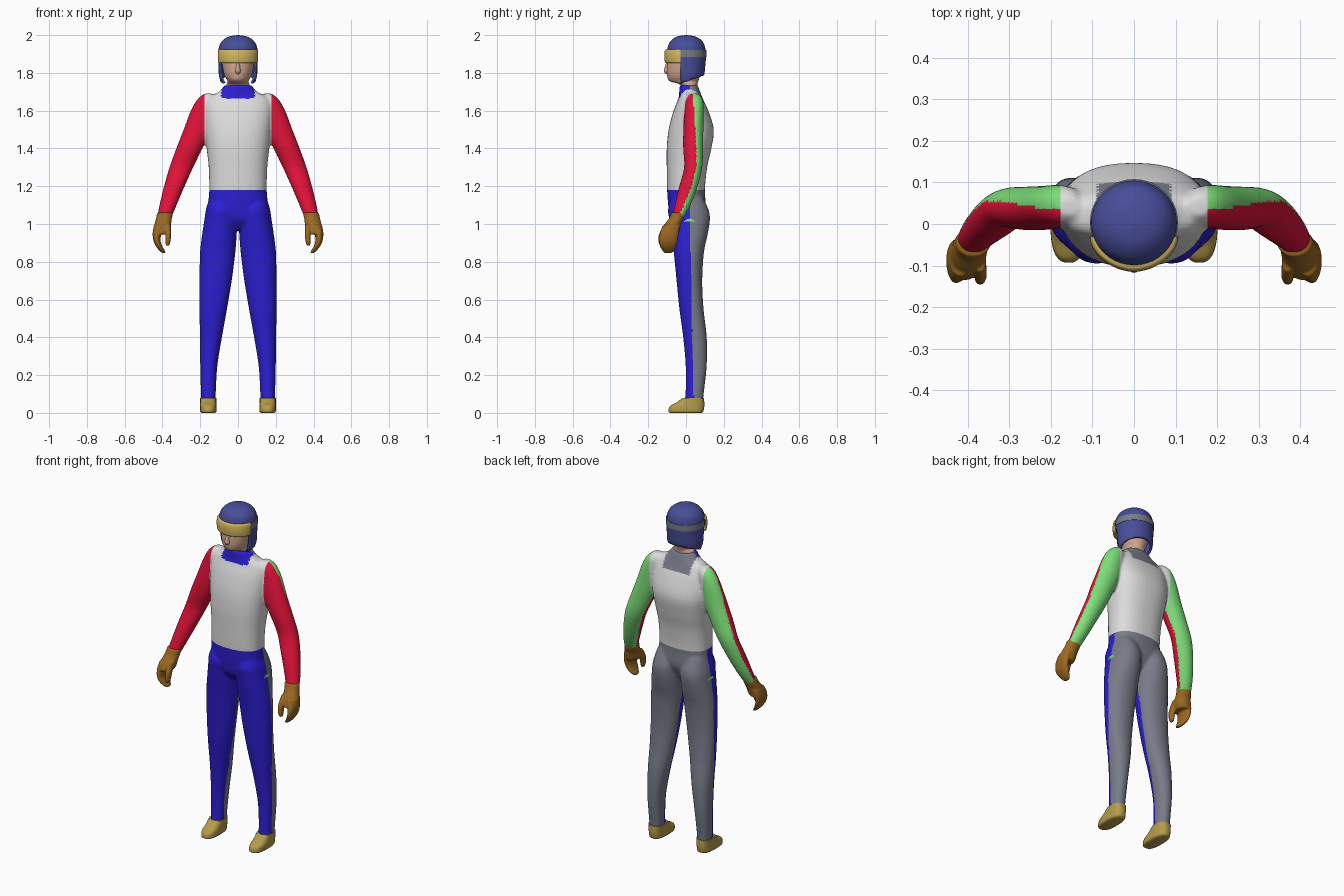
import bpy, bmesh, math

if "Cube" in bpy.data.objects:
    bpy.data.objects.remove(bpy.data.objects["Cube"])

def mat(name, r, g, b):
    m = bpy.data.materials.new(name)
    m.diffuse_color = (r, g, b, 1)
    m.use_nodes = True
    m.node_tree.nodes["Principled BSDF"].inputs["Base Color"].default_value = m.diffuse_color
    return m

WHITE = mat("white", .72, .72, .72)
BLUE = mat("blue", .026, .014, .66)
GREY = mat("grey", .19, .20, .25)
RED = mat("red", .76, .006, .04)
GREEN = mat("green", .21, .76, .20)
BROWN = mat("glove brown", .33, .14, .015)
OCHRE = mat("boot ochre", .46, .33, .07)
GOLD = mat("goggle gold", .66, .48, .12)
NAVY = mat("helmet navy", .065, .075, .32)
SKIN = mat("skin", .65, .39, .28)


def loft(bm, rows, side=1, p=2.0, n=40, sub=4):
    """Closed tube through rows (z, x0, x1, y0, y1), rounded by a Catmull-Rom curve."""
    pts = [rows[0]] + list(rows) + [rows[-1]]
    samples = []
    for i in range(len(rows) - 1):
        a, b, c, d = pts[i:i + 4]
        for k in range(sub):
            t = k / sub
            samples.append([.5 * (2 * B + (C - A) * t + (2 * A - 5 * B + 4 * C - D) * t * t
                                  + (3 * B - A - 3 * C + D) * t ** 3)
                            for A, B, C, D in zip(a, b, c, d)])
    samples.append(rows[-1])
    rings = []
    for z, x0, x1, y0, y1 in samples:
        ring = []
        for j in range(n):
            a = 2 * math.pi * j / n
            ca, sa = math.cos(a), math.sin(a)
            u = math.copysign(abs(ca) ** (2 / p), ca)
            v = math.copysign(abs(sa) ** (2 / p), sa)
            ring.append(bm.verts.new((side * ((x0 + x1) / 2 + u * (x1 - x0) / 2),
                                      (y0 + y1) / 2 + v * (y1 - y0) / 2, z)))
        rings.append(ring)
    for r, s in zip(rings, rings[1:]):
        for j in range(n):
            k = (j + 1) % n
            bm.faces.new((r[j], r[k], s[k], s[j]))
    bm.faces.new(rings[0][::-1])
    bm.faces.new(rings[-1])


def mid(rows):
    """Centred rows (z, half width, y0, y1)."""
    return [(z, -r, r, a, b) for z, r, a, b in rows]


def cut(bm, co, no, clear=False):
    bmesh.ops.bisect_plane(bm, geom=bm.verts[:] + bm.edges[:] + bm.faces[:],
                           plane_co=co, plane_no=no, clear_outer=clear)


def make(name, bm, mats, angle=50):
    bmesh.ops.recalc_face_normals(bm, faces=bm.faces)
    me = bpy.data.meshes.new(name)
    bm.to_mesh(me)
    bm.free()
    for m in mats:
        me.materials.append(m)
    ob = bpy.data.objects.new(name, me)
    bpy.context.collection.objects.link(ob)
    me.shade_smooth()
    me.set_sharp_from_angle(angle=math.radians(angle))
    return ob


def fuse(ob, voxel, smooth):
    """Melt overlapping lofts into one soft skin."""
    m = ob.modifiers.new("melt", 'REMESH')
    m.mode, m.voxel_size = 'VOXEL', voxel
    s = ob.modifiers.new("soften", 'SMOOTH')
    s.factor, s.iterations = .5, smooth
    bpy.context.view_layer.update()
    ev = ob.evaluated_get(bpy.context.evaluated_depsgraph_get())
    me = bpy.data.meshes.new_from_object(ev)
    mats = list(ob.data.materials)
    ob.modifiers.clear()
    ob.data = me
    me.materials.clear()
    for k in mats:
        me.materials.append(k)
    me.shade_smooth()
    return me


# Suit: torso, arms and legs in one skin
TORSO = mid([(.97, .04, -.04, .05), (1.02, .10, -.08, .08), (1.08, .155, -.092, .105),
             (1.18, .152, -.10, .10), (1.3, .155, -.102, .112), (1.4, .166, -.102, .134),
             (1.5, .177, -.092, .147), (1.6, .18, -.066, .118), (1.665, .165, -.04, .088),
             (1.70, .10, -.036, .075), (1.735, .073, -.034, .062)])
ARM = [(1.69, .13, .18, .02, .065), (1.66, .12, .215, .0, .088), (1.6, .12, .25, -.006, .094),
       (1.5, .14, .288, -.014, .092), (1.4, .188, .327, -.015, .09), (1.3, .237, .363, -.01, .086),
       (1.2, .282, .392, -.036, .062), (1.1, .325, .416, -.06, .024), (1.03, .353, .43, -.075, -.015)]
LEG = [(1.14, .04, .15, -.07, .09), (1.08, .01, .169, -.095, .118), (1.03, .007, .177, -.09, .127),
       (.95, .007, .189, -.08, .116), (.85, .014, .201, -.065, .095), (.7, .033, .204, -.05, .086),
       (.55, .058, .204, -.035, .093), (.4, .085, .202, -.015, .11), (.25, .109, .2, -.002, .11),
       (.12, .117, .197, -.002, .096), (.04, .12, .195, -.01, .088)]
bm = bmesh.new()
loft(bm, TORSO, p=2.35)
for s in (1, -1):
    loft(bm, ARM, s)
    loft(bm, LEG, s, p=2.15)
me = fuse(make("suit", bm, [WHITE, BLUE, GREY, RED, GREEN]), .008, 5)

# Clean colour borders at waist and shoulder seams
bm = bmesh.new()
bm.from_mesh(me)
cut(bm, (0, 0, 1.18), (0, 0, 1))
for s in (1, -1):
    cut(bm, (.177 * s, 0, 0), (1, 0, 0))
bm.to_mesh(me)
bm.free()


def arm_seam(z):
    keys = [(1.0, -.05), (1.1, -.01), (1.2, .03), (1.3, .055), (1.4, .055), (1.7, .035)]
    for (a, u), (b, v) in zip(keys, keys[1:]):
        if z <= b:
            return u + (v - u) * (z - a) / (b - a)
    return keys[-1][1]


for f in me.polygons:
    x, y, z = f.center
    x = abs(x)
    if z > 1.01 and x > .177:
        f.material_index = 3 if y < arm_seam(z) else 4
    elif z < 1.18:
        f.material_index = 1 if y < .042 - .022 * z else 2
    elif x < .088 and z > (1.665 if y < .02 else 1.635):
        f.material_index = 1 if y < .02 else 2
    else:
        f.material_index = 0
me.shade_smooth()

# Gloves and boots
PALM = [(1.06, .343, .428, -.078, -.008), (1.03, .35, .434, -.09, -.012), (1.0, .354, .442, -.112, -.025),
        (.965, .358, .45, -.132, -.034), (.945, .37, .45, -.136, -.038)]
FINGERS = [(.99, .385, .446, -.125, -.03), (.95, .405, .452, -.138, -.038), (.91, .41, .447, -.143, -.045),
           (.88, .4, .433, -.138, -.052), (.855, .385, .412, -.122, -.066), (.845, .385, .398, -.11, -.08)]
THUMB = [(1.0, .356, .385, -.115, -.07), (.95, .354, .384, -.142, -.095), (.91, .357, .384, -.146, -.108),
         (.885, .364, .382, -.14, -.115)]
BOOT = [(0, .122, .192, -.083, .082), (.008, .114, .2, -.093, .092), (.035, .114, .201, -.086, .097),
        (.055, .115, .2, -.05, .097), (.08, .115, .2, -.016, .095)]
for s, label in ((1, "left"), (-1, "right")):
    bm = bmesh.new()
    for rows in (PALM, FINGERS, THUMB):
        loft(bm, rows, s, n=24)
    fuse(make(label + "_glove", bm, [BROWN]), .004, 4)
    bm = bmesh.new()
    loft(bm, BOOT, s, p=2.6)
    make(label + "_boot", bm, [OCHRE])

# Head with neck, jaw and nose
bm = bmesh.new()
loft(bm, mid([(1.67, .062, -.025, .055), (1.735, .062, -.03, .06), (1.755, .055, -.085, .065),
              (1.78, .069, -.099, .072), (1.82, .08, -.101, .08), (1.88, .085, -.095, .085),
              (1.95, .07, -.07, .075)]))
loft(bm, mid([(1.795, .009, -.108, -.08), (1.808, .015, -.117, -.08), (1.825, .012, -.115, -.08),
              (1.87, .007, -.098, -.08)]), n=16)
make("head", bm, [SKIN])

# Helmet shell, open at the face and trimmed below the ears
bm = bmesh.new()
loft(bm, mid([(1.72, .08, -.05, .06), (1.78, .1, -.08, .094), (1.85, .103, -.095, .103),
              (1.9, .104, -.1, .106), (1.94, .1, -.096, .1), (1.97, .083, -.08, .085),
              (1.992, .05, -.048, .052), (2.0, .006, -.006, .008)]))
cut(bm, (0, -.03, 1.743), (0, .045, -.13), True)
cut(bm, (0, -.03, 0), (0, 1, 0))
cut(bm, (0, 0, 1.87), (0, 0, 1))
face_opening = [f for f in bm.faces
                if f.calc_center_median().y < -.03 and f.calc_center_median().z < 1.87]
bmesh.ops.delete(bm, geom=face_opening, context='FACES')
helmet = make("helmet", bm, [NAVY])
shell = helmet.modifiers.new("thickness", 'SOLIDIFY')
shell.thickness, shell.offset = .012, -1

# Goggles and their strap
bm = bmesh.new()
loft(bm, mid([(1.852, .1, -.106, .05), (1.858, .105, -.112, .055), (1.89, .107, -.115, .055),
              (1.918, .105, -.112, .055), (1.925, .1, -.106, .05)]), p=1.85)
cut(bm, (0, -.03, 0), (0, 1, 0), True)
make("goggles", bm, [GOLD])
bm = bmesh.new()
loft(bm, mid([(1.885, .106, -.1, .108), (1.92, .106, -.1, .108)]))
cut(bm, (0, -.03, 0), (0, -1, 0), True)
make("goggle_strap", bm, [GREY])
